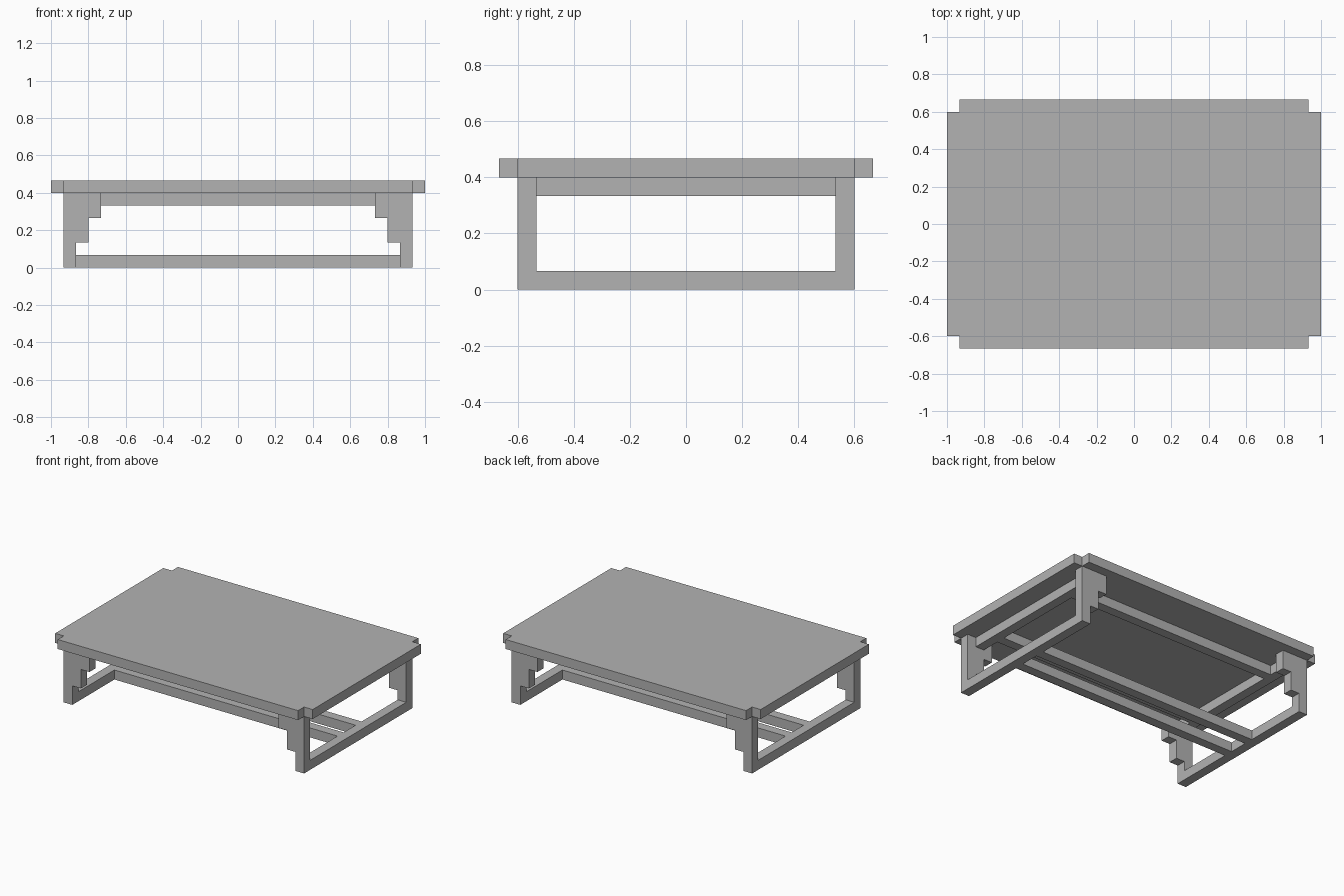
import bpy
import bmesh
from mathutils import Vector

U = 1 / 15  # thickness of one board; all sizes are whole boards

cube = bpy.data.objects.get("Cube")
if cube:
    bpy.data.objects.remove(cube, do_unlink=True)

gray = bpy.data.materials.new("plain_gray")
gray.use_nodes = True
gray.diffuse_color = (0.45, 0.45, 0.45, 1)
gray.node_tree.nodes["Principled BSDF"].inputs["Base Color"].default_value = gray.diffuse_color


def extrude_profile(name, points, depth):
    """Flat-shaded solid from a planar outline pushed along a vector."""
    bm = bmesh.new()
    face = bm.faces.new([bm.verts.new(Vector(p) * U) for p in points])
    result = bmesh.ops.extrude_face_region(bm, geom=[face])
    verts = [v for v in result["geom"] if isinstance(v, bmesh.types.BMVert)]
    bmesh.ops.translate(bm, verts=verts, vec=Vector(depth) * U)
    bmesh.ops.recalc_face_normals(bm, faces=bm.faces)
    mesh = bpy.data.meshes.new(name)
    bm.to_mesh(mesh)
    bm.free()
    mesh.materials.append(gray)
    obj = bpy.data.objects.new(name, mesh)
    bpy.context.collection.objects.link(obj)
    return obj


def board(name, x, y, z):
    """Box between (low, high) limits on each axis."""
    outline = [(x[0], y[0], z[0]), (x[1], y[0], z[0]), (x[1], y[1], z[0]), (x[0], y[1], z[0])]
    return extrude_profile(name, outline, (0, 0, z[1] - z[0]))


# Tabletop with a square notch at each corner
quarter = [(15, 9), (14, 9), (14, 10)]
outline = quarter + [(-x, y) for x, y in reversed(quarter)]
outline += [(-x, -y) for x, y in outline]
extrude_profile("tabletop", [(x, y, 6) for x, y in outline], (0, 0, 1))

# Legs with stepped brackets towards the middle
steps = [(14, 0), (14, 6), (11, 6), (11, 4), (12, 4), (12, 2), (13, 2), (13, 0)]
for sx, side in ((1, "left"), (-1, "right")):
    for sy, end in ((1, "back"), (-1, "front")):
        extrude_profile(f"{end}_{side}_leg", [(sx * x, sy * 8, z) for x, z in steps], (0, sy, 0))

    # Floor rail and recessed apron joining each pair of legs
    board(f"{side}_floor_rail", sorted((sx * 13, sx * 14)), (-8, 8), (0, 1))
    board(f"{side}_apron", sorted((sx * 12, sx * 13)), (-8, 8), (5, 6))

# Long members: lower stretchers and upper aprons
for sy, end in ((1, "back"), (-1, "front")):
    board(f"{end}_stretcher", (-13, 13), sorted((sy, sy * 2)), (0, 1))
    board(f"{end}_apron", (-12, 12), sorted((sy * 5, sy * 6)), (5, 6))
